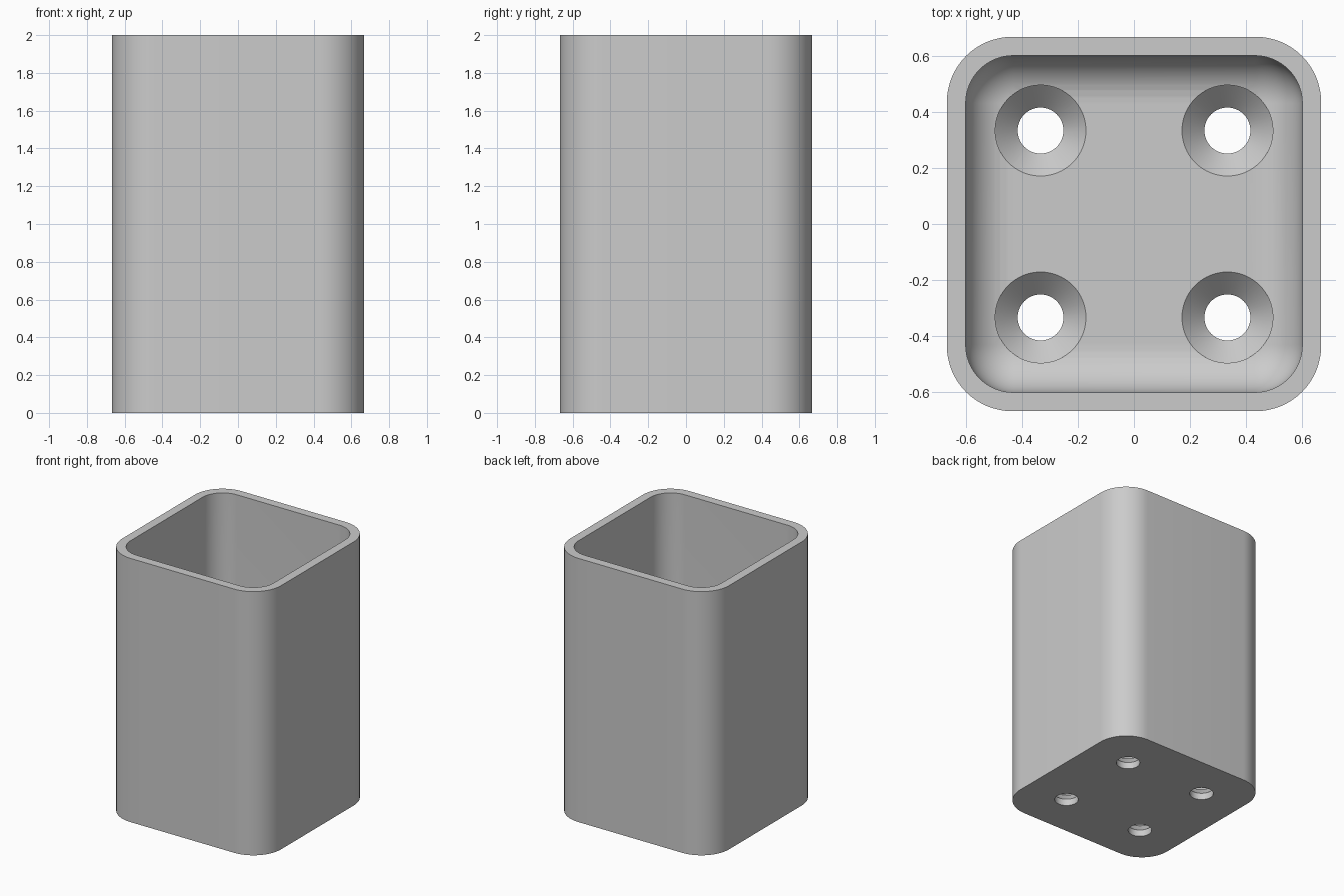
import bpy, bmesh, math

cube = bpy.data.objects.get("Cube")
if cube:
    bpy.data.objects.remove(cube, do_unlink=True)

SIDE, HEIGHT, WALL, FLOOR = 0.667, 2.0, 0.067, 0.13
OUTER_R, INNER_R, FILLET = 0.233, 0.17, 0.165
HOLE_R, SINK_R, HOLE_POS = 0.082, 0.162, 0.333
CORNER_STEPS = 16

grey = bpy.data.materials.new("light grey")
grey.use_nodes = True
grey.diffuse_color = (0.6, 0.6, 0.6, 1)
grey.node_tree.nodes["Principled BSDF"].inputs["Base Color"].default_value = (0.6, 0.6, 0.6, 1)


def loft(name, sections, center=(0, 0)):
    """Closed solid through rounded squares given as (half size, corner radius, z)."""
    bm = bmesh.new()
    rings = []
    for half, radius, z in sections:
        ring = []
        for corner in range(4):
            diag = math.pi / 4 + corner * math.pi / 2
            sx = math.copysign(half - radius, math.cos(diag))
            sy = math.copysign(half - radius, math.sin(diag))
            for i in range(CORNER_STEPS + 1):
                a = (corner + i / CORNER_STEPS) * math.pi / 2
                ring.append(bm.verts.new((center[0] + sx + radius * math.cos(a),
                                          center[1] + sy + radius * math.sin(a), z)))
        rings.append(ring)
    for low, high in zip(rings, rings[1:]):
        for i in range(len(low)):
            j = (i + 1) % len(low)
            bm.faces.new((low[i], low[j], high[j], high[i]))
    bm.faces.new(rings[0][::-1])
    bm.faces.new(rings[-1])
    bmesh.ops.remove_doubles(bm, verts=bm.verts, dist=1e-5)
    bmesh.ops.recalc_face_normals(bm, faces=bm.faces)
    mesh = bpy.data.meshes.new(name)
    bm.to_mesh(mesh)
    bm.free()
    mesh.materials.append(grey)
    obj = bpy.data.objects.new(name, mesh)
    bpy.context.collection.objects.link(obj)
    return obj


def cut(target, cutter):
    cutter.hide_render = True
    mod = target.modifiers.new("cut", "BOOLEAN")
    mod.operation = "DIFFERENCE"
    mod.solver = "EXACT"
    mod.object = cutter
    bpy.ops.object.modifier_apply(modifier=mod.name)
    bpy.data.objects.remove(cutter, do_unlink=True)


# Outer body
body = loft("square_cup", [(SIDE, OUTER_R, 0), (SIDE, OUTER_R, HEIGHT)])
bpy.ops.object.select_all(action="DESELECT")
bpy.context.view_layer.objects.active = body
body.select_set(True)

# Cavity with a rounded floor edge
cavity = []
for i in range(13):
    a = math.pi / 2 * i / 12
    inset = FILLET * (1 - math.sin(a))
    cavity.append((SIDE - WALL - inset, INNER_R - inset,
                   FLOOR + FILLET * (1 - math.cos(a))))
cavity.append((SIDE - WALL, INNER_R, HEIGHT + 0.1))
cut(body, loft("cavity_cutter", cavity))

# Four countersunk screw holes
sink_start = FLOOR - (SINK_R - HOLE_R)
for x in (-HOLE_POS, HOLE_POS):
    for y in (-HOLE_POS, HOLE_POS):
        profile = [(HOLE_R, -0.1), (HOLE_R, sink_start), (SINK_R, FLOOR), (SINK_R, FLOOR + 0.3)]
        cut(body, loft("screw_hole_cutter", [(r, r, z) for r, z in profile], (x, y)))

bpy.ops.object.shade_smooth_by_angle(angle=math.radians(30))
